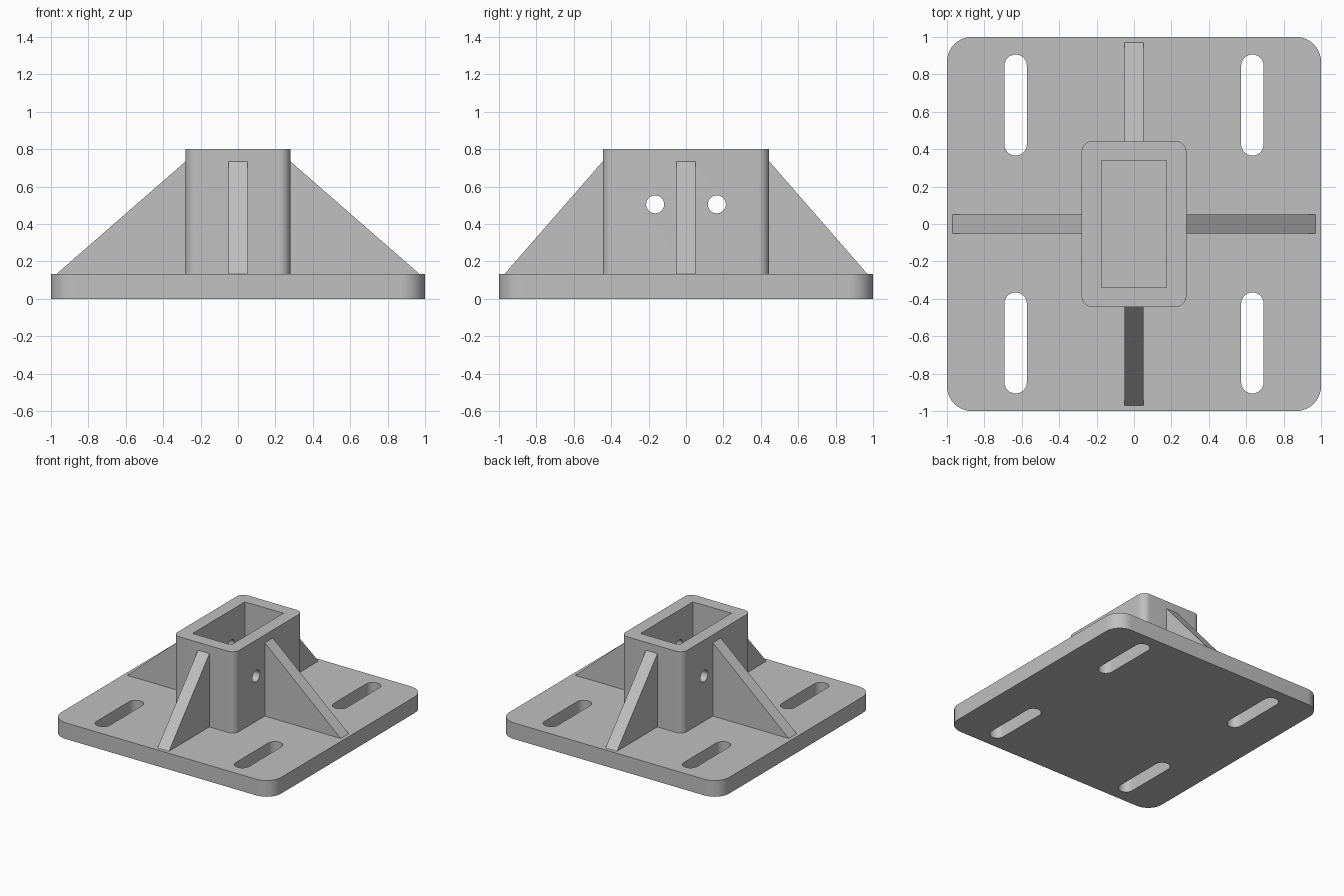
import bpy
import bmesh
import math
from mathutils import Matrix

if "Cube" in bpy.data.objects:
    bpy.data.objects.remove(bpy.data.objects["Cube"], do_unlink=True)

PLATE_TOP, TOWER_TOP, RIB_TOP = 0.133, 0.80, 0.735
TOWER_X, TOWER_Y = 0.28, 0.445

grey = bpy.data.materials.new("plain grey")
grey.use_nodes = True
colour = (0.53, 0.53, 0.53, 1)
grey.diffuse_color = colour
grey.node_tree.nodes["Principled BSDF"].inputs["Base Color"].default_value = colour


def rounded_rect(hx, hy, r, steps=10):
    """Outline of a rectangle with rounded corners, anticlockwise."""
    if r == 0:
        return [(hx, hy), (-hx, hy), (-hx, -hy), (hx, -hy)]
    points = []
    for corner, (sx, sy) in enumerate([(1, 1), (-1, 1), (-1, -1), (1, -1)]):
        for i in range(steps + 1):
            a = math.pi / 2 * (corner + i / steps)
            p = (sx * (hx - r) + r * math.cos(a), sy * (hy - r) + r * math.sin(a))
            if not points or math.dist(p, points[-1]) > 1e-5:
                points.append(p)
    if math.dist(points[0], points[-1]) < 1e-5:
        points.pop()
    return points


def prism(name, outline, z0, z1, matrix=Matrix()):
    """Extrude an outline from z0 to z1, then place it with a matrix."""
    bm = bmesh.new()
    face = bm.faces.new([bm.verts.new((x, y, z0)) for x, y in outline])
    moved = bmesh.ops.extrude_face_region(bm, geom=[face])["geom"]
    bmesh.ops.translate(bm, vec=(0, 0, z1 - z0),
                        verts=[v for v in moved if isinstance(v, bmesh.types.BMVert)])
    bm.transform(matrix)
    bmesh.ops.recalc_face_normals(bm, faces=bm.faces)
    mesh = bpy.data.meshes.new(name)
    bm.to_mesh(mesh)
    bm.free()
    mesh.materials.append(grey)
    obj = bpy.data.objects.new(name, mesh)
    bpy.context.collection.objects.link(obj)
    return obj


def select(obj):
    bpy.ops.object.select_all(action="DESELECT")
    obj.select_set(True)
    bpy.context.view_layer.objects.active = obj


def cut(obj, cutters):
    """Subtract the cutters from a part and discard them."""
    select(obj)
    for cutter in cutters:
        cutter.hide_render = True
        mod = obj.modifiers.new("cut", "BOOLEAN")
        mod.operation, mod.solver, mod.object = "DIFFERENCE", "EXACT", cutter
        bpy.ops.object.modifier_apply(modifier=mod.name)
        bpy.data.objects.remove(cutter, do_unlink=True)
    bpy.ops.object.shade_smooth_by_angle(angle=math.radians(30))


# Base plate with four long bolt slots
plate = prism("base_plate", rounded_rect(1, 1, 0.133), 0, PLATE_TOP)
slot = rounded_rect(0.06, 0.27, 0.06)
cut(plate, [prism("slot_cutter", slot, -0.1, 0.3, Matrix.Translation((x, y, 0)))
            for x in (-0.633, 0.633) for y in (-0.636, 0.636)])

# Rectangular socket with cross holes through both side walls
socket = prism("socket", rounded_rect(TOWER_X, TOWER_Y, 0.06), PLATE_TOP, TOWER_TOP)
pocket = prism("pocket_cutter", rounded_rect(0.175, 0.34, 0), 0, 1)
along_x = Matrix.Rotation(math.pi / 2, 4, "Y")
holes = [prism("hole_cutter", rounded_rect(0.048, 0.048, 0.048, 8), -0.5, 0.5,
               Matrix.Translation((0, y, 0.505)) @ along_x) for y in (-0.165, 0.165)]
cut(socket, [pocket] + holes)

# Four triangular ribs bracing the socket against the plate
for i, side in enumerate(("left", "back", "right", "front")):
    wall = TOWER_Y if i % 2 else TOWER_X
    triangle = [(wall, PLATE_TOP), (0.97, PLATE_TOP), (wall, RIB_TOP)]
    turn = Matrix.Rotation(i * math.pi / 2, 4, "Z") @ Matrix.Rotation(math.pi / 2, 4, "X")
    prism(side + "_rib", triangle, -0.052, 0.052, turn)
